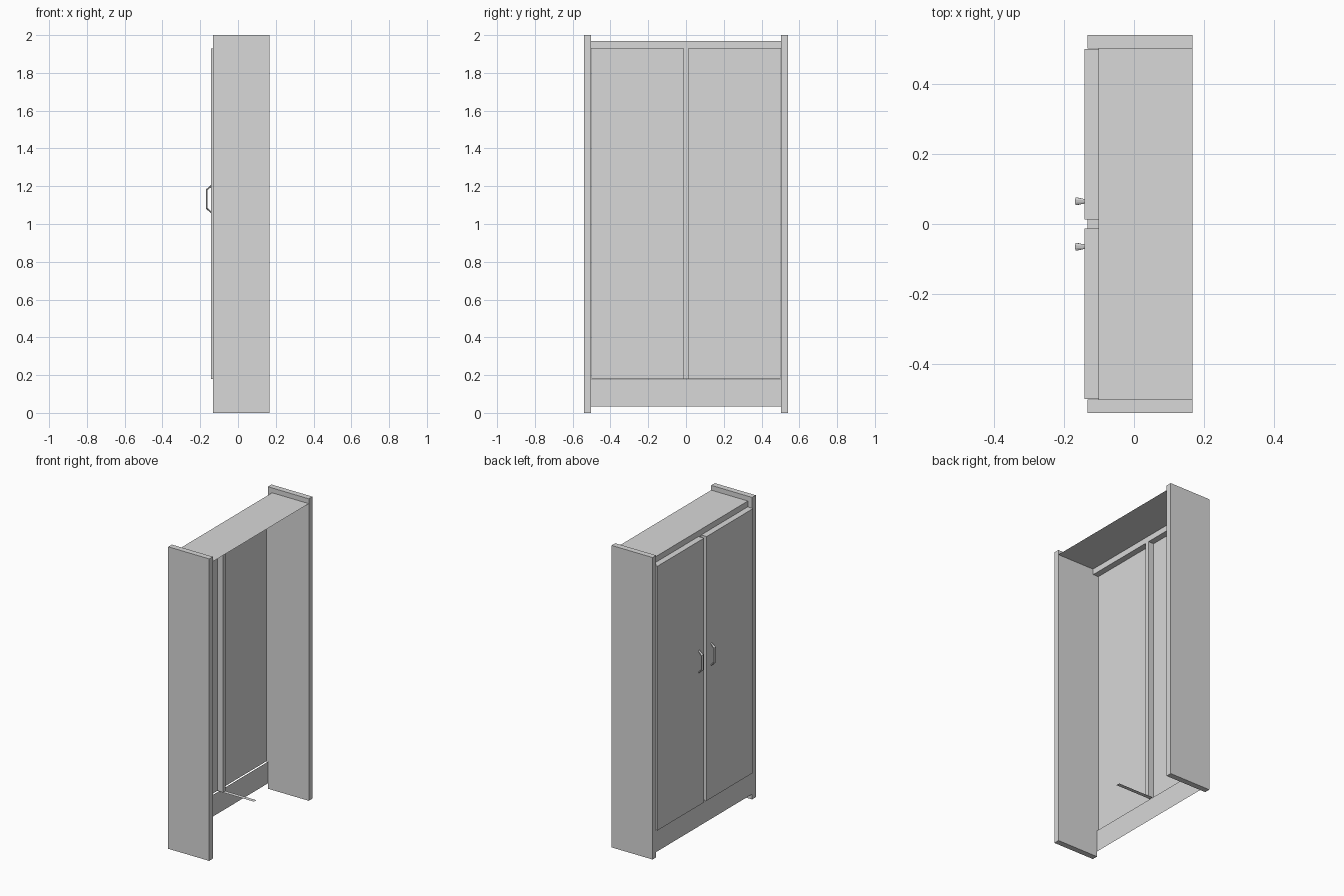
import bpy
import bmesh
from math import cos, sin, pi

cube = bpy.data.objects.get("Cube")
if cube:
    bpy.data.objects.remove(cube, do_unlink=True)

grey = bpy.data.materials.new("light_grey")
grey.use_nodes = True
grey.diffuse_color = (0.69, 0.69, 0.69, 1)
grey.node_tree.nodes["Principled BSDF"].inputs["Base Color"].default_value = grey.diffuse_color


def finish(name, bm):
    mesh = bpy.data.meshes.new(name)
    bm.to_mesh(mesh)
    bm.free()
    mesh.materials.append(grey)
    obj = bpy.data.objects.new(name, mesh)
    bpy.context.collection.objects.link(obj)
    return obj


def box(name, x, y, z, is_open=None):
    """Box between pairs of limits; faces whose normal passes is_open are left out."""
    bm = bmesh.new()
    bmesh.ops.create_cube(bm, size=1)
    for v in bm.verts:
        v.co = [lim[0] if c < 0 else lim[1] for c, lim in zip(v.co, (x, y, z))]
    if is_open:
        bm.normal_update()
        gone = [f for f in bm.faces if is_open(f.normal)]
        bmesh.ops.delete(bm, geom=gone, context='FACES')
    return finish(name, bm)


def upright_sheet(name, x, y, z):
    bm = bmesh.new()
    corners = ((y[1], z[0]), (y[0], z[0]), (y[0], z[1]), (y[1], z[1]))
    bm.faces.new([bm.verts.new((x, *c)) for c in corners])
    return finish(name, bm)


def level_sheet(name, x, y, z):
    bm = bmesh.new()
    corners = ((x[0], y[0]), (x[1], y[0]), (x[1], y[1]), (x[0], y[1]))
    bm.faces.new([bm.verts.new((*c, z)) for c in corners])
    return finish(name, bm)


def handle(name, y):
    """Bent bar with a rounded section, narrower at its feet."""
    outer = [(-0.142, 1.056), (-0.169, 1.08), (-0.169, 1.184), (-0.142, 1.208)]
    inner = [(-0.142, 1.068), (-0.16, 1.085), (-0.16, 1.179), (-0.142, 1.196)]
    sides = 8
    bm = bmesh.new()
    rings = []
    for (ox, oz), (ix, iz), half in zip(outer, inner, (0.007, 0.012, 0.012, 0.007)):
        ring = []
        for k in range(sides):
            a = 2 * pi * (k + 0.5) / sides
            t = 0.5 + 0.5 * cos(a)
            ring.append(bm.verts.new((ix + (ox - ix) * t, y + half * sin(a),
                                      iz + (oz - iz) * t)))
        rings.append(ring)
    for a, b in zip(rings, rings[1:]):
        for k in range(sides):
            m = (k + 1) % sides
            bm.faces.new((a[k], a[m], b[m], b[k]))
    bm.faces.new(rings[0])
    bm.faces.new(rings[-1][::-1])
    bmesh.ops.recalc_face_normals(bm, faces=bm.faces)
    return finish(name, bm)


FRONT, INSIDE, BACK = -0.133, -0.102, 0.167
TOP, HEAD, SILL, FOOT = 1.968, 1.93, 0.18, 0.035
INNER, OUTER = 0.502, 0.54
width = (-INNER, INNER)
middle = (-0.013, 0.013)

# Side panels, hollow-backed doors and handles on both sides
for side, s in (("left", 1), ("right", -1)):
    box(side + "_side_panel", (FRONT, BACK), sorted((s * INNER, s * OUTER)), (0, 2))
    box(side + "_door", (-0.142, INSIDE), sorted((s * 0.013, s * 0.5)), (SILL, HEAD),
        lambda n: n.x > 0.5 or n.z < -0.5)
    handle(side + "_handle", s * 0.065)

# Thin boards: top, head rail, centre stile, plinth and the strip at the stile's foot
level_sheet("top_board", (INSIDE, BACK), width, TOP)
upright_sheet("head_rail", INSIDE, width, (HEAD, TOP))
upright_sheet("centre_stile", INSIDE, middle, (SILL, HEAD))
upright_sheet("plinth_board", FRONT, width, (FOOT, SILL - 0.002))
level_sheet("floor_strip", (FRONT, 0.125), middle, SILL)
